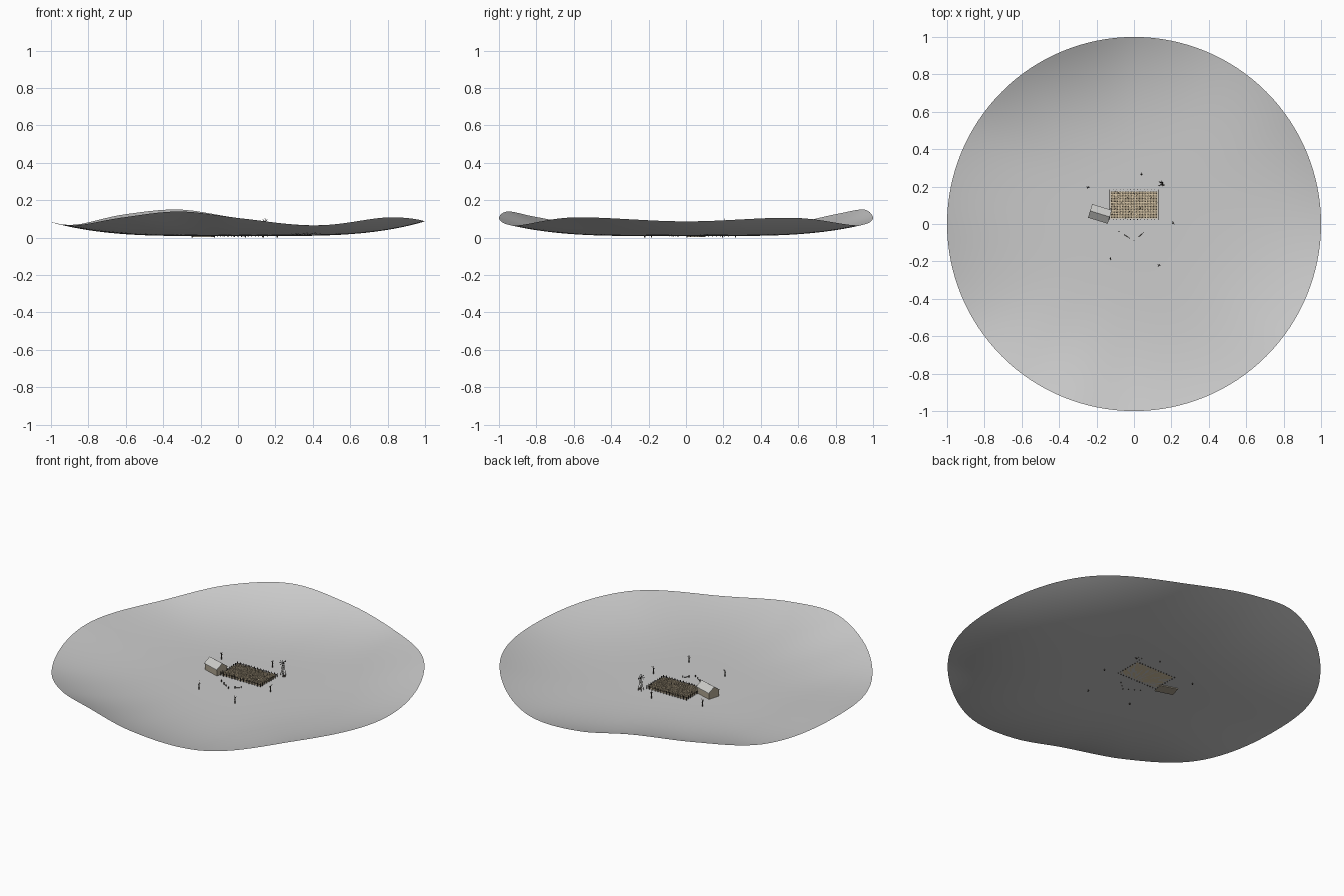
import bpy, bmesh, math, random
from mathutils import Vector, Matrix

random.seed(7)
cube = bpy.data.objects.get("Cube")
if cube:
    bpy.data.objects.remove(cube, do_unlink=True)


def material(name, color):
    m = bpy.data.materials.new(name)
    m.use_nodes = True
    m.diffuse_color = (*color, 1)
    m.node_tree.nodes["Principled BSDF"].inputs["Base Color"].default_value = (*color, 1)
    return m


GROUND = material("pale_grey_ground", (0.60, 0.60, 0.60))
STRAW = material("straw", (0.68, 0.56, 0.38))
WALL = material("weathered_wall", (0.42, 0.37, 0.28))
ROOF = material("roof_grey", (0.60, 0.60, 0.58))
WOOD = material("dark_wood", (0.07, 0.06, 0.05))
METAL = material("dull_metal", (0.25, 0.25, 0.25))
FLOOR = 0.009


def finish(bm, name, *mats):
    bmesh.ops.recalc_face_normals(bm, faces=bm.faces)
    mesh = bpy.data.meshes.new(name)
    bm.to_mesh(mesh)
    bm.free()
    for m in mats:
        mesh.materials.append(m)
    obj = bpy.data.objects.new(name, mesh)
    bpy.context.collection.objects.link(obj)
    return obj


def box(bm, center, size, turn=0):
    m = Matrix.Translation(center) @ Matrix.Rotation(turn, 4, "Z") @ Matrix.Diagonal((*size, 1))
    bmesh.ops.create_cube(bm, size=1, matrix=m)


def rod(bm, a, b, r1, r2=None, sides=5):
    a, b = Vector(a), Vector(b)
    d = b - a
    m = Matrix.Translation((a + b) / 2) @ d.to_track_quat("Z", "Y").to_matrix().to_4x4()
    bmesh.ops.create_cone(bm, cap_ends=True, segments=sides, radius1=r1,
                          radius2=r1 if r2 is None else r2, depth=d.length, matrix=m)


# Ground: a disc flat in the middle with a rolling rim, height given by angle
RIM = [(-180, .085), (-150, .066), (-127, .11), (-108, .14), (-90, .105), (-66, .065),
       (-37, .108), (0, .087), (35, .106), (66, .066), (90, .105), (108, .15),
       (127, .125), (150, .07), (180, .085)]


def rim_height(deg):
    n = len(RIM) - 1
    i = next(k for k in range(n) if deg <= RIM[k + 1][0])
    (a0, h0), (a1, h1) = RIM[i], RIM[i + 1]

    def slope(k):
        a, b = RIM[(k - 1) % n], RIM[(k + 1) % n]
        return (b[1] - a[1]) / ((b[0] - a[0]) % 360)

    w, t = a1 - a0, (deg - a0) / (a1 - a0)
    s = t * t * (3 - 2 * t)
    return (h0 * (1 - s) + h1 * s + w * slope(i) * t * (1 - t) ** 2
            - w * slope(i + 1) * t * t * (1 - t))


bm = bmesh.new()
SEG, RINGS = 128, 36
middle = bm.verts.new((0, 0, FLOOR))
previous = None
for k in range(1, RINGS + 1):
    r = k / RINGS
    lift = max(0, (r - 0.2) / 0.8) ** 3
    ring = []
    for s in range(SEG):
        deg = -180 + 360 * s / SEG
        a = math.radians(deg)
        z = FLOOR + (rim_height(deg) - FLOOR) * lift
        ring.append(bm.verts.new((r * math.cos(a), r * math.sin(a), z)))
    for s in range(SEG):
        n = (s + 1) % SEG
        if previous:
            bm.faces.new((previous[s], ring[s], ring[n], previous[n]))
        else:
            bm.faces.new((middle, ring[s], ring[n]))
    previous = ring
for f in bm.faces:
    f.smooth = True
ground = finish(bm, "ground", GROUND)

# Crop field: straw bed with rows of stalks
X0, X1, Y0, Y1 = -0.125, 0.125, 0.03, 0.175
bm = bmesh.new()
box(bm, ((X0 + X1) / 2, (Y0 + Y1) / 2, 0.0115), (X1 - X0, Y1 - Y0, 0.005))
finish(bm, "field_bed", STRAW)
bm = bmesh.new()
for i in range(30):
    for j in range(17):
        x = X0 + (i + 0.5) * (X1 - X0) / 30
        y = Y0 + (j + 0.5) * (Y1 - Y0) / 17
        h = random.uniform(0.010, 0.017)
        box(bm, (x, y, 0.012 + h / 2), (0.005, 0.005, h), random.random())
finish(bm, "crop_stalks", STRAW)
bm = bmesh.new()
for _ in range(45):
    x, y = random.uniform(X0, X1), random.uniform(Y0, Y1)
    rod(bm, (x, y, 0.012), (x + 0.002, y, 0.031), 0.0016, 0.001, 4)
finish(bm, "withered_stalks", WOOD)

# Fence round the field
bm = bmesh.new()
corners = [(-0.13, 0.024), (0.13, 0.024), (0.13, 0.182), (-0.13, 0.182)]
for k in range(4):
    a, b = Vector(corners[k]), Vector(corners[(k + 1) % 4])
    count = 14 if k % 2 == 0 else 8
    for i in range(count):
        p = a.lerp(b, i / count)
        box(bm, (p.x, p.y, 0.017), (0.003, 0.003, 0.026))
    mid, d = (a + b) / 2, b - a
    box(bm, (mid.x, mid.y, 0.023), (d.length, 0.0012, 0.002), math.atan2(d.y, d.x))
finish(bm, "fence", WOOD)

# Barn: gabled body and two overhanging roof slabs
BARN = Matrix.Translation((-0.182, 0.054, 0.004)) @ Matrix.Rotation(math.radians(-17), 4, "Z")
L, W, EAVE, RIDGE = 0.052, 0.034, 0.043, 0.068
bm = bmesh.new()
profile = [(-W, 0), (W, 0), (W, EAVE), (0, RIDGE), (-W, EAVE)]
face = bm.faces.new([bm.verts.new((-L, y, z)) for y, z in profile])
out = bmesh.ops.extrude_face_region(bm, geom=[face])
bmesh.ops.translate(bm, vec=(2 * L, 0, 0),
                    verts=[v for v in out["geom"] if isinstance(v, bmesh.types.BMVert)])
finish(bm, "barn_walls", WALL).matrix_world = BARN
bm = bmesh.new()
for side in (-1, 1):
    slab = [(0, RIDGE), (side * 0.038, EAVE - 0.003), (side * 0.038, EAVE), (0, RIDGE + 0.003)]
    face = bm.faces.new([bm.verts.new((-0.055, y, z)) for y, z in slab])
    out = bmesh.ops.extrude_face_region(bm, geom=[face])
    bmesh.ops.translate(bm, vec=(0.11, 0, 0),
                        verts=[v for v in out["geom"] if isinstance(v, bmesh.types.BMVert)])
finish(bm, "barn_roof", ROOF).matrix_world = BARN

# Bare trees: leaning trunk with a few branches
for n, (x, y) in enumerate([(.04, .265), (-.245, .195), (.21, .005), (-.125, -.185), (.135, -.22)]):
    bm = bmesh.new()
    rod(bm, (x, y, 0), (x, y, 0.045), 0.0035, 0.002)
    for k in range(4):
        a = k * 1.7 + n
        base = Vector((x, y, 0.028 + k * 0.005))
        rod(bm, base, base + Vector((0.010 * math.cos(a), 0.010 * math.sin(a), 0.012)), 0.0015, 0.0005)
    finish(bm, f"bare_tree_{n + 1}", WOOD)

# Wind pump: four splayed legs, cross braces, wheel and tail
PX, PY, HUB = 0.145, 0.215, 0.085
bm = bmesh.new()
feet = [(-1, -1), (1, -1), (1, 1), (-1, 1)]
for k, (sx, sy) in enumerate(feet):
    nx, ny = feet[(k + 1) % 4]
    rod(bm, (PX + sx * .011, PY + sy * .011, 0.004), (PX + sx * .002, PY + sy * .002, HUB), 0.0012)
    for z, w in ((0.03, 0.0085), (0.055, 0.0055)):
        rod(bm, (PX + sx * w, PY + sy * w, z), (PX + nx * w, PY + ny * w, z), 0.0007, None, 4)
finish(bm, "wind_pump_tower", WOOD)
bm = bmesh.new()
for k in range(8):
    a = k * math.tau / 8
    tip = (PX + 0.017 * math.cos(a), PY - 0.008, HUB + 0.017 * math.sin(a))
    rod(bm, (PX, PY - 0.008, HUB), tip, 0.0006, 0.0022, 4)
rod(bm, (PX, PY - 0.010, HUB), (PX, PY + 0.018, HUB), 0.0012)
box(bm, (PX, PY + 0.020, HUB), (0.001, 0.010, 0.009))
finish(bm, "wind_pump_wheel", METAL)

# Water trough beside the pump
bm = bmesh.new()
box(bm, (PX + 0.012, PY - 0.008, 0.012), (0.014, 0.008, 0.008), 0.5)
finish(bm, "trough", WOOD)

# Broken fence in front of the field: stumps and fallen rails
bm = bmesh.new()
for a, b in (((-.08, -.04), (0, -.09)), ((0, -.09), (.075, -.025))):
    a, b = Vector(a), Vector(b)
    for t in (0.0, 0.35, 0.7):
        p = a.lerp(b, t)
        box(bm, (p.x, p.y, 0.013), (0.004, 0.004, 0.016), t)
    p, q = a.lerp(b, 0.35), a.lerp(b, 0.62)
    rod(bm, (p.x, p.y, 0.012), (q.x, q.y, 0.011), 0.0015)
finish(bm, "broken_fence", WOOD)
